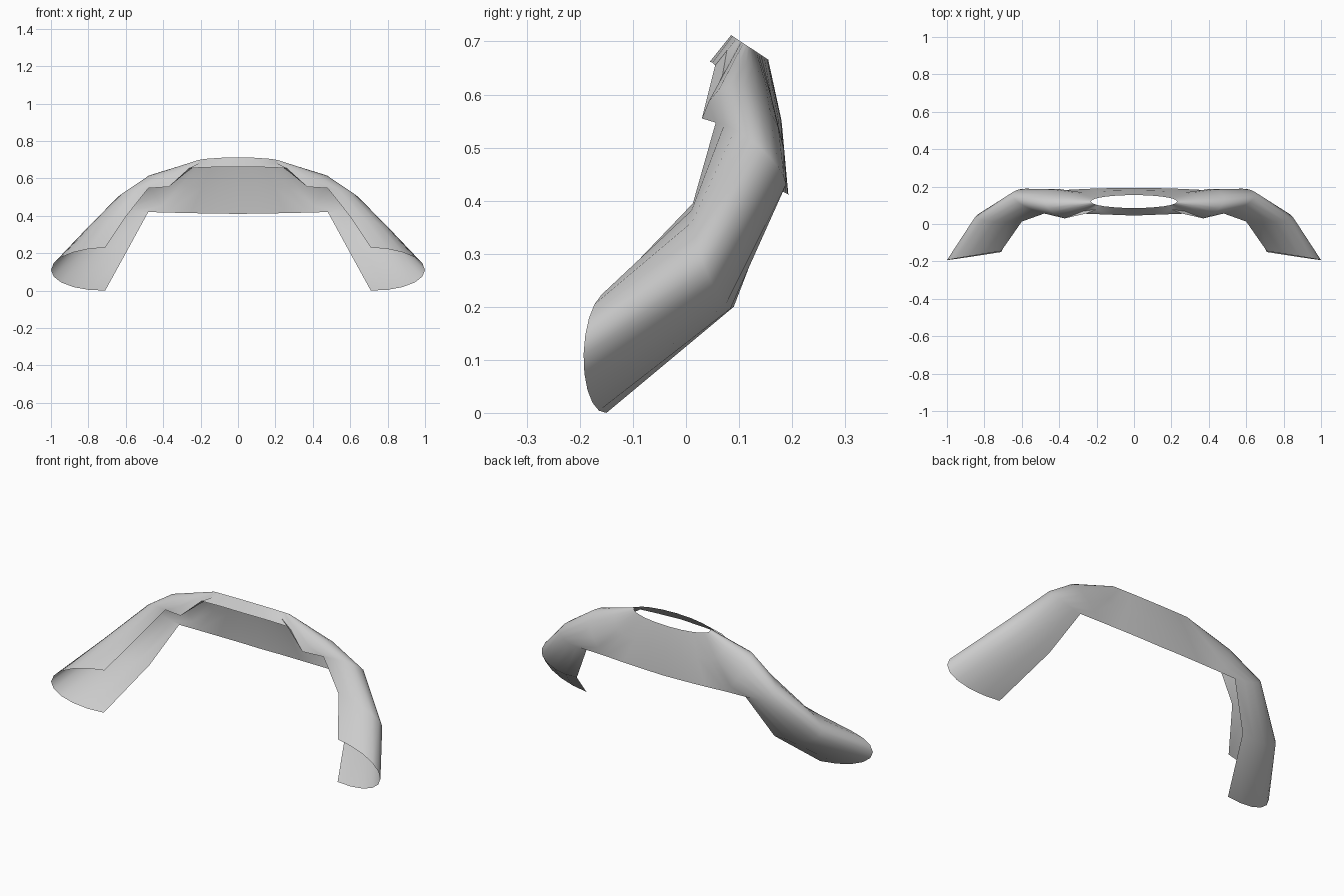
import bpy, bmesh
from math import sin, cos, pi, radians
from mathutils import Vector as V

if "Cube" in bpy.data.objects:
    bpy.data.objects.remove(bpy.data.objects["Cube"])

N = 10  # segments in each open sleeve section
bm = bmesh.new()


def section(front, outer, back):
    """Half-elliptic open section from front hem over the top to back hem."""
    f, o, b = V(front), V(outer), V(back)
    mid = (f + b) / 2
    return [mid + (f - b) / 2 * cos(pi * i / N) + (o - mid) * sin(pi * i / N)
            for i in range(N + 1)]


def add(points):
    return [bm.verts.new(p) for p in points]


def bridge(a, b):
    for i in range(len(a) - 1):
        bm.faces.new((a[i], a[i + 1], b[i + 1], b[i]))


# sleeve: cuff, elbow, shoulder, shoulder top
sleeve = [
    section((.71, -.145, .23), (1, -.193, .11), (.71, -.15, 0)),
    section((.6, .013, .395), (.85, .037, .27), (.6, .09, .2)),
    section((.48, .056, .547), (.65, .158, .482), (.48, .175, .42)),
    section((.37, .03, .555), (.48, .135, .60), (.37, .182, .417)),
]
rows = [add(s) for s in sleeve]
for a, b in zip(rows, rows[1:]):
    bridge(a, b)

# yoke: outer loop from front centre round to back centre
front = [V((0, .045, .662)), V((.13, .05, .66)), V((.26, .055, .655))]
back = [V((.25, .188, .414)), V((.12, .192, .412)), V((0, .193, .41))]
outer_p = front + sleeve[3] + back
outer = add(front) + rows[3] + add(back)

# neck opening, tilted ellipse
angles = [0, 22, 44, 56, 63, 70, 77, 83, 90, 97, 104, 111, 118, 128, 142, 160, 180]
rim_p = []
for a in angles:
    y = .12 - .035 * cos(radians(a))
    rim_p.append(V((.23 * sin(radians(a)), y, .712 - (y - .085) * .66)))

# middle loop, bulging slightly at the back
mid_p = []
for i, (o, r) in enumerate(zip(outer_p, rim_p)):
    m = o.lerp(r, .55)
    if i > 9:
        m.y += .008 * (i - 9) / 4 if i < 13 else .008
    mid_p.append(m)
middle, rim = add(mid_p), add(rim_p)
bridge(outer, middle)
bridge(middle, rim)

bmesh.ops.remove_doubles(bm, verts=bm.verts, dist=1e-5)
bmesh.ops.recalc_face_normals(bm, faces=bm.faces)
if sum(f.normal.z * f.calc_area() for f in bm.faces) < 0:
    bmesh.ops.reverse_faces(bm, faces=bm.faces)

mesh = bpy.data.meshes.new("shoulder_shrug")
bm.to_mesh(mesh)
bm.free()
obj = bpy.data.objects.new("shoulder_shrug", mesh)
bpy.context.collection.objects.link(obj)

# other half
mir = obj.modifiers.new("Mirror", 'MIRROR')
mir.use_clip = True
mir.merge_threshold = .001
bpy.context.view_layer.objects.active = obj
obj.select_set(True)
bpy.ops.object.modifier_apply(modifier="Mirror")
bpy.ops.object.shade_smooth_by_angle(angle=radians(50))
